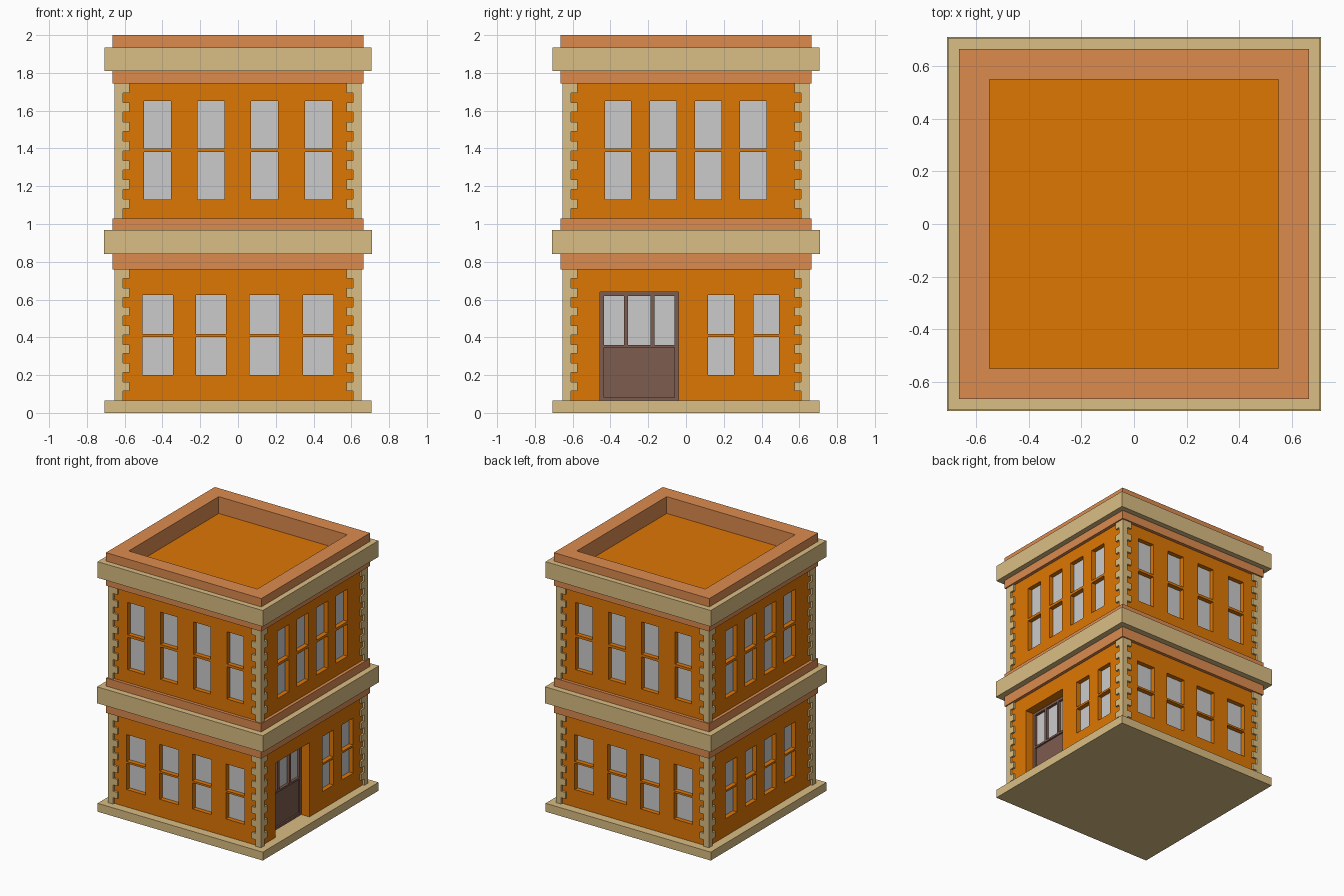
import bpy, bmesh
from mathutils import Matrix, Vector
from math import pi

if "Cube" in bpy.data.objects:
    bpy.data.objects.remove(bpy.data.objects["Cube"])


def material(name, hexcode):
    m = bpy.data.materials.new(name)
    rgb = [(int(hexcode[i:i + 2], 16) / 255) ** 2.2 for i in (0, 2, 4)]
    m.diffuse_color = (*rgb, 1)
    m.use_nodes = True
    m.node_tree.nodes["Principled BSDF"].inputs["Base Color"].default_value = m.diffuse_color
    return m


WALL = material("orange_wall", "DD760C")
BAND = material("pale_orange", "DB8A50")
CREAM = material("cream_stone", "D9BC82")
DOOR = material("brown_door", "7D5C50")


def finish(name, bm, mat=None):
    bmesh.ops.recalc_face_normals(bm, faces=bm.faces)
    me = bpy.data.meshes.new(name)
    bm.to_mesh(me)
    bm.free()
    ob = bpy.data.objects.new(name, me)
    bpy.context.collection.objects.link(ob)
    if mat:
        me.materials.append(mat)
    return ob


def boxes(name, items, mat=None):
    """One object from boxes (x0, x1, y0, y1, z0, z1[, turn about z])."""
    bm = bmesh.new()
    for x0, x1, y0, y1, z0, z1, *turn in items:
        m = Matrix.Translation(((x0 + x1) / 2, (y0 + y1) / 2, (z0 + z1) / 2))
        m = m @ Matrix.Diagonal((x1 - x0, y1 - y0, z1 - z0, 1))
        if turn:
            m = Matrix.Rotation(turn[0], 4, 'Z') @ m
        bmesh.ops.create_cube(bm, size=1, matrix=m)
    return finish(name, bm, mat)


def block(name, r, z0, z1, mat):
    return boxes(name, [(-r, r, -r, r, z0, z1)], mat)


def ring(name, outer, inner, z0, z1, mat):
    """Square frame: a rectangular profile taken round four corners."""
    bm = bmesh.new()
    loops = [[bm.verts.new((sx * r, sy * r, z))
              for r, z in ((outer, z0), (outer, z1), (inner, z1), (inner, z0))]
             for sx, sy in ((-1, -1), (1, -1), (1, 1), (-1, 1))]
    for i in range(4):
        a, b = loops[i], loops[(i + 1) % 4]
        for j in range(4):
            k = (j + 1) % 4
            bm.faces.new((a[j], b[j], b[k], a[k]))
    return finish(name, bm, mat)


def cut(ob, cutter):
    mod = ob.modifiers.new("openings", 'BOOLEAN')
    mod.operation, mod.solver, mod.object = 'DIFFERENCE', 'EXACT', cutter
    dg = bpy.context.evaluated_depsgraph_get()
    me = bpy.data.meshes.new_from_object(ob.evaluated_get(dg))
    ob.modifiers.clear()
    ob.data = me
    bpy.data.objects.remove(cutter)


W = 0.64        # wall face
GLASS = 0.605   # glass face
DOOR_X = 0.57   # door recess face

# Slabs and bands
block("base_slab", 0.707, 0, 0.065, CREAM)
block("middle_band", 0.664, 0.76, 1.03, BAND)
ring("middle_cornice", 0.71, 0.6, 0.84, 0.967, CREAM)
ring("parapet", 0.665, 0.55, 1.745, 2.0, BAND)
ring("top_cornice", 0.707, 0.6, 1.81, 1.935, CREAM)
block("roof", 0.56, 1.745, 1.87, WALL)

# Window layout: turn, centres along the wall, pane width (front face turned about z)
front = (-0.425, -0.143, 0.14, 0.425)
side = (-0.36, -0.12, 0.117, 0.357)
storeys = {
    "lower": (0.065, 0.76, ((0.2, 0.403), (0.418, 0.625)),
              ((0, front, 0.16), (pi, front, 0.16),
               (pi / 2, (0.185, 0.425), 0.137), (-pi / 2, side, 0.137))),
    "upper": (1.03, 1.745, ((1.13, 1.38), (1.4, 1.65)),
              ((0, front, 0.143), (pi, front, 0.143),
               (pi / 2, side, 0.14), (-pi / 2, side, 0.14))),
}

for storey, (z0, z1, rows, faces) in storeys.items():
    holes, panes = [], []
    for turn, centres, w in faces:
        for c in centres:
            for a, b in rows:
                x0, x1 = c - w / 2, c + w / 2
                holes.append((x0, x1, -0.75, -GLASS + 0.005, a, b, turn))
                panes.append((x0, x1, -GLASS, -GLASS + 0.005, a, b, turn))
    if storey == "lower":
        holes.append((DOOR_X - 0.04, 0.75, -0.455, -0.04, 0.02, 0.64))
    wall = block(storey + "_wall", W, z0, z1, WALL)
    cut(wall, boxes("cutter", holes))
    boxes(storey + "_window_panes", panes)

    # Toothed corner stones
    step = (z1 - z0) / 7
    stones = []
    for sx in (-1, 1):
        for sy in (-1, 1):
            def corner(r, a, b):
                xs, ys = sorted((sx * r, sx * 0.655)), sorted((sy * r, sy * 0.655))
                stones.append((*xs, *ys, a, b))
            for i in range(7):
                z = z0 + i * step
                corner(0.61, z, z + step * 0.5)
                corner(0.575, z + step * 0.5, z + step)
    boxes(storey + "_corner_stones", stones, CREAM)

# Door: frame, panel and three lights
X = DOOR_X
frame = [(X - 0.04, X, a, b, 0.065, 0.64) for a, b in ((-0.455, -0.435), (-0.06, -0.04))]
frame += [(X - 0.04, X, -0.435, -0.06, a, b)
          for a, b in ((0.065, 0.082), (0.345, 0.36), (0.62, 0.64))]
frame += [(X - 0.04, X, a, b, 0.36, 0.62) for a, b in ((-0.328, -0.307), (-0.187, -0.168))]
boxes("door_frame", frame, DOOR)
boxes("door_panel", [(X - 0.04, X - 0.012, -0.435, -0.06, 0.082, 0.345)], DOOR)
boxes("door_lights", [(X - 0.04, X - 0.02, a, b, 0.36, 0.62) for a, b in
                      ((-0.435, -0.328), (-0.307, -0.187), (-0.168, -0.06))])
